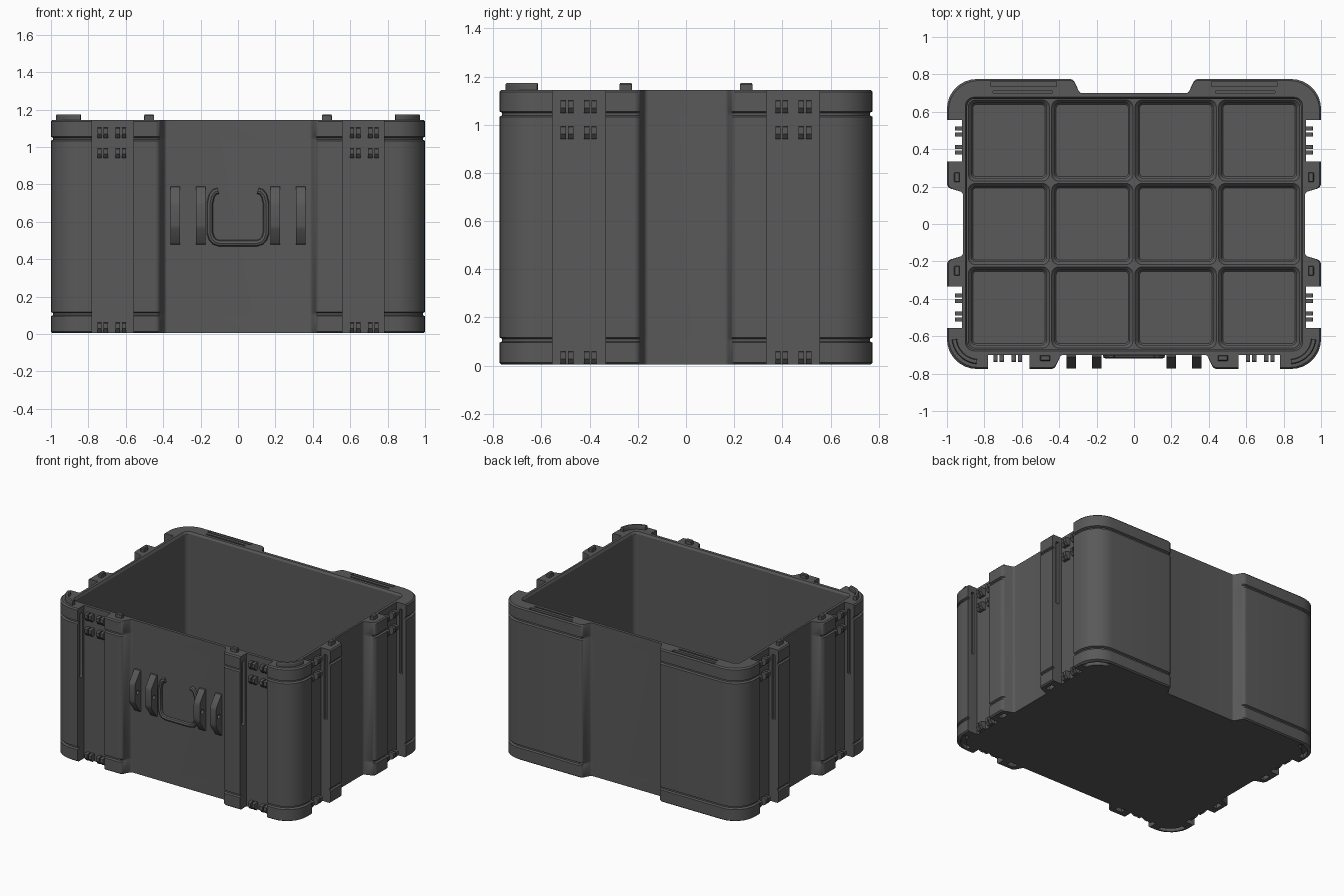
import bpy, bmesh, math
from mathutils import Vector, Matrix

if "Cube" in bpy.data.objects:
    bpy.data.objects.remove(bpy.data.objects["Cube"])

grey = bpy.data.materials.new("dark_grey")
grey.diffuse_color = (0.1, 0.1, 0.1, 1)
grey.use_nodes = True
grey.node_tree.nodes["Principled BSDF"].inputs["Base Color"].default_value = grey.diffuse_color


def rounded(corners, steps=8):
    """Replace each (x, y, radius) corner by a fillet; radius 0 stays sharp."""
    out = []
    for i, (x, y, r) in enumerate(corners):
        p = Vector((x, y))
        if r == 0:
            out.append(p)
            continue
        a = (Vector(corners[i - 1][:2]) - p).normalized()
        b = (Vector(corners[(i + 1) % len(corners)][:2]) - p).normalized()
        half = a.angle(b) / 2
        centre = p + (a + b).normalized() * r / math.sin(half)
        start = p + a * r / math.tan(half) - centre
        end = p + b * r / math.tan(half) - centre
        sweep = start.angle_signed(end)
        for k in range(steps + 1):
            out.append(centre + Matrix.Rotation(-sweep * k / steps, 2) @ start)
    return out


def rect(hx, hy, r, cx=0, cy=0):
    return rounded([(cx + sx * hx, cy + sy * hy, r) for sx, sy in ((-1, -1), (1, -1), (1, 1), (-1, 1))])


def loft(bm, levels, bottom=True, top=True):
    """Skin a stack of (outline, z) loops with equal point counts."""
    rings = [[bm.verts.new((p[0], p[1], z)) for p in pts] for pts, z in levels]
    n = len(rings[0])
    for lo, hi in zip(rings, rings[1:]):
        for i in range(n):
            bm.faces.new((lo[i], lo[(i + 1) % n], hi[(i + 1) % n], hi[i]))
    if bottom:
        bm.faces.new(rings[0][::-1])
    if top:
        bm.faces.new(rings[-1])


def box(bm, x0, x1, y0, y1, z0, z1):
    loft(bm, [([(x0, y0), (x1, y0), (x1, y1), (x0, y1)], z) for z in (z0, z1)])


def finish(name, bm, recalc=True):
    if recalc:
        bmesh.ops.recalc_face_normals(bm, faces=bm.faces)
    me = bpy.data.meshes.new(name)
    bm.to_mesh(me)
    bm.free()
    ob = bpy.data.objects.new(name, me)
    bpy.context.collection.objects.link(ob)
    me.materials.append(grey)
    return ob


def activate(ob):
    bpy.ops.object.select_all(action='DESELECT')
    ob.select_set(True)
    bpy.context.view_layer.objects.active = ob


def smooth(ob):
    activate(ob)
    bpy.ops.object.shade_smooth_by_angle(angle=math.radians(30))


def cut(ob, cutter):
    m = ob.modifiers.new("cut", 'BOOLEAN')
    m.object, m.operation, m.solver = cutter, 'DIFFERENCE', 'EXACT'
    activate(ob)
    bpy.ops.object.modifier_apply(modifier=m.name)
    bpy.data.objects.remove(cutter)


# Footprint of the crate; inset only pulls in the outermost faces
def footprint(inset):
    X, Y = 1 - inset, 0.775 - inset
    half = [(.39, -.70, .02), (.425, -Y, .03), (.56, -Y, 0), (.56, -.70, 0), (.78, -.70, 0), (.78, -Y, 0),
            (X, -Y, .16), (X, -.555, 0), (.92, -.555, 0), (.92, -.335, 0), (X, -.335, 0), (X, -.195, .03),
            (.915, -.17, .02), (.915, .17, .02), (X, .195, .03), (X, .335, 0), (.92, .335, 0),
            (.92, .555, 0), (X, .555, 0), (X, Y, .16), (.325, Y, .03), (.29, .70, .02)]
    return rounded(half + [(-x, y, r) for x, y, r in reversed(half)])


# Outer shell with two grooves around the proud corners and ribs
bm = bmesh.new()
loft(bm, [(footprint(i), z) for z, i in (
    (0.004, .01), (.012, 0), (.095, 0), (.101, .012), (.111, .012), (.117, 0),
    (1.033, 0), (1.039, .012), (1.049, .012), (1.055, 0), (1.136, 0), (1.145, .008))])
crate = finish("crate_shell", bm)

# Cavity
bm = bmesh.new()
loft(bm, [(rect(.892, .669, .04), .03), (rect(.892, .669, .04), 1.13), (rect(.91, .687, .05), 1.16)])
cut(crate, finish("cavity_cutter", bm))


def arc_strip(sx, sy, r0, r1):
    """Curved strip that follows a rounded corner."""
    angles = [math.radians(5 + 80 * k / 10) for k in range(11)]
    ring = [(r1, a) for a in angles] + [(r0, a) for a in reversed(angles)]
    return [(sx * (.83 + r * math.cos(a)), sy * (.605 + r * math.sin(a))) for r, a in ring]


# Slot-wall grooves, hinge seats on the back rim, sockets under the floor
bm = bmesh.new()
for sx in (-1, 1):
    def xs(a, b):
        return sorted((sx * a, sx * b))
    for a, b in ((.54, .57), (.77, .80)):
        pts = rounded([(-.75, .62, .012), (-.72, .62, .012), (-.72, 1.10, 0), (-.75, 1.10, 0)], 4)
        x0, x1 = xs(a, b)
        lo = [bm.verts.new((x0, p[0], p[1])) for p in pts]
        hi = [bm.verts.new((x1, p[0], p[1])) for p in pts]
        n = len(pts)
        for i in range(n):
            bm.faces.new((lo[i], lo[(i + 1) % n], hi[(i + 1) % n], hi[i]))
        bm.faces.new(lo[::-1])
        bm.faces.new(hi)
    for sy in (-1, 1):
        for a, b in ((.315, .345), (.545, .575)):
            y0, y1 = sorted((sy * a, sy * b))
            box(bm, *xs(.945, .97), y0, y1, .62, 1.10)
        loft(bm, [(arc_strip(sx, sy, .112, .148), z) for z in (-.02, .035)])
        box(bm, *xs(.93, .965), *sorted((sy * .22, sy * .28)), -.02, .035)
    box(bm, *xs(.445, .505), -.735, -.695, -.02, .035)
    box(bm, *xs(.415, .765), .735, .762, 1.12, 1.16)
    box(bm, *xs(.435, .755), .70, .712, 1.135, 1.16)
cut(crate, finish("detail_cutter", bm))
smooth(crate)

# Stacking pegs on the rim
bm = bmesh.new()
for sx in (-1, 1):
    loft(bm, [(arc_strip(sx, -1, .118 + d, .144 - d), z) for z, d in ((1.13, 0), (1.168, 0), (1.174, .004))])
    loft(bm, [(rect(.027 - d, .015 - d, .005, sx * .475, -.717), z)
              for z, d in ((1.13, 0), (1.168, 0), (1.174, .004))])
    for sy in (-1, 1):
        loft(bm, [(rect(.015 - d, .026 - d, .005, sx * .947, sy * .25), z)
                  for z, d in ((1.13, 0), (1.168, 0), (1.174, .004))])
smooth(finish("stacking_pegs", bm))

# Grid of tapered trays on the cavity floor, each with a thin lobed pad
P = .446
trays, pads = bmesh.new(), bmesh.new()
lobe = []
a, b = .19, .115
for k in range(4):
    rot = Matrix.Rotation(k * math.pi / 2, 2)
    for x, y, r in ((a, -b, .035), (a, b, .035), (b, b, .035)):
        p = rot @ Vector((x, y))
        lobe.append((p.x, p.y, r))
for i in range(4):
    for j in range(3):
        cx, cy = (i - 1.5) * P, (j - 1) * P
        loft(trays, [(rect(h, h, r, cx, cy), z) for h, r, z in (
            (.193, .02, .04), (.2, .025, .048), (.2, .025, .066), (.217, .038, .085), (.223, .001, .085))],
            bottom=False, top=False)
        trays.faces.new([trays.verts.new((*p, .04)) for p in rect(.193, .193, .02, cx, cy)])
        loft(pads, [([(p.x + cx, p.y + cy) for p in rounded(lobe, 6)], z) for z in (.039, .044)])
# tray faces look up and inwards
bmesh.ops.remove_doubles(trays, verts=trays.verts, dist=1e-5)
bmesh.ops.recalc_face_normals(trays, faces=trays.faces)
floor = max(trays.faces, key=lambda f: f.calc_area())
if floor.normal.z < 0:
    bmesh.ops.reverse_faces(trays, faces=trays.faces)
smooth(finish("floor_grid", trays, recalc=False))
smooth(finish("tray_pads", pads))


def profile_prism(bm, profile, width, to_world):
    """Extrude an (out, z) profile sideways and place it with to_world(side, out, z)."""
    lo, hi = [[bm.verts.new(to_world(s, o, z)) for o, z in profile] for s in (-width / 2, width / 2)]
    n = len(profile)
    for i in range(n):
        bm.faces.new((lo[i], lo[(i + 1) % n], hi[(i + 1) % n], hi[i]))
    bm.faces.new(lo[::-1])
    bm.faces.new(hi)


# Pairs of small clip lugs in every slot
bm = bmesh.new()
for z0 in (.006, .94, 1.048):
    prof = [(-.01, z0), (.02, z0), (.038, z0 + .022), (.038, z0 + .05), (.03, z0 + .055), (-.01, z0 + .055)]
    for sx in (-1, 1):
        for c in (.61, .643, .707, .740):
            profile_prism(bm, prof, .022, lambda s, o, z: (sx * c + s, -.70 - o, z))
        for sy in (-1, 1):
            for c in (.382, .412, .478, .510):
                profile_prism(bm, prof, .022, lambda s, o, z: (sx * (.92 + o), sy * c + s, z))
finish("clip_lugs", bm)

# Four latch brackets on the front, with a pin hole
bm = bmesh.new()
brackets = [(-.01, .475), (.01, .48), (.068, .56), (.072, .58), (.072, .69), (.068, .71), (.01, .785), (-.01, .79)]
for x in (-.335, -.2, .2, .335):
    profile_prism(bm, brackets, .05, lambda s, o, z: (x + s, -.70 - o, z))
lugs = finish("latch_brackets", bm)
bm = bmesh.new()
bmesh.ops.create_cone(bm, cap_ends=True, segments=16, radius1=.016, radius2=.016, depth=1,
                      matrix=Matrix.Translation((0, -.74, .635)) @ Matrix.Rotation(math.pi / 2, 4, 'Y'))
cut(lugs, finish("pin_cutter", bm))
smooth(lugs)

# U-shaped raised rail between the brackets
half = [(.105, .765), (.125, .76), (.14, .74), (.15, .70), (.15, .54), (.14, .51), (.125, .493), (.10, .485)]
path = half + [(-x, z) for x, z in reversed(half)]
cu = bpy.data.curves.new("latch_rail", 'CURVE')
cu.dimensions, cu.bevel_depth, cu.bevel_resolution, cu.use_fill_caps = '3D', .017, 2, True
sp = cu.splines.new('POLY')
sp.points.add(len(path) - 1)
for pt, (x, z) in zip(sp.points, path):
    pt.co = (x, -.703, z, 1)
rail = bpy.data.objects.new("latch_rail", cu)
bpy.context.collection.objects.link(rail)
cu.materials.append(grey)
activate(rail)
bpy.ops.object.convert(target='MESH')
smooth(bpy.context.object)
